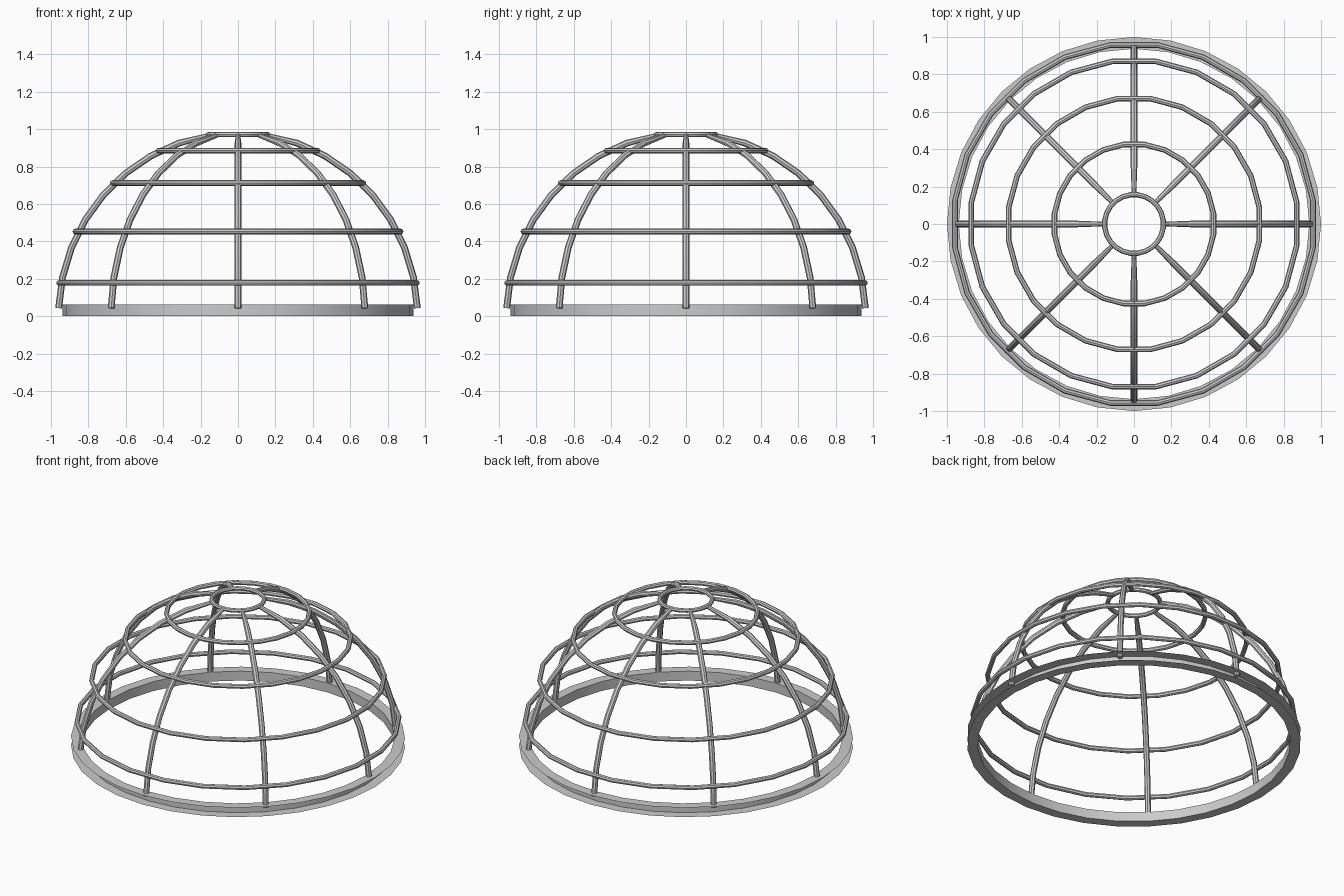
import bpy, bmesh
from math import sin, cos, pi, radians

if "Cube" in bpy.data.objects:
    bpy.data.objects.remove(bpy.data.objects["Cube"])


def mesh_object(name, bm, recalc=True):
    if recalc:
        bmesh.ops.recalc_face_normals(bm, faces=bm.faces)
    me = bpy.data.meshes.new(name)
    bm.to_mesh(me)
    bm.free()
    ob = bpy.data.objects.new(name, me)
    bpy.context.collection.objects.link(ob)
    bpy.ops.object.select_all(action='DESELECT')
    ob.select_set(True)
    bpy.context.view_layer.objects.active = ob
    bpy.ops.object.shade_smooth_by_angle(angle=radians(35))
    return ob


def lathe(name, profile, segs, offset=0.0, closed=True):
    """Sweep an (r, z) profile around z."""
    bm = bmesh.new()
    rings = []
    for i in range(segs):
        a = 2 * pi * i / segs + offset
        rings.append([bm.verts.new((r * cos(a), r * sin(a), z)) for r, z in profile])
    n = len(profile)
    for i in range(segs):
        p, q = rings[i], rings[(i + 1) % segs]
        for j in range(n if closed else n - 1):
            k = (j + 1) % n
            bm.faces.new((p[j], q[j], q[k], p[k]))
    return mesh_object(name, bm, recalc=closed)


def hoop(name, r, z, tube=0.015, segs=24):
    # r is measured to the middle of a side
    r /= cos(pi / segs)
    prof = [(r + tube * cos(t * pi / 4), z + tube * sin(t * pi / 4)) for t in range(8)]
    return lathe(name, prof, segs, pi / segs)


def rib(name, heading, tip):
    """Curved bar following the dome from the base to the top ring."""
    bm = bmesh.new()
    steps, rings = 8, []
    for i in range(steps + 1):
        e = radians(2.5 + (80.5 - 2.5) * i / steps)
        w = tip if i == steps else 0.018
        ring = []
        for k in range(8):
            t = 2 * pi * k / 8
            out = w * cos(t)
            r = 0.96 * cos(e) + out * cos(e)
            z = 0.98 * sin(e) + out * sin(e)
            s = w * sin(t)
            ring.append(bm.verts.new((r * cos(heading) - s * sin(heading),
                                      r * sin(heading) + s * cos(heading), z)))
        rings.append(ring)
    for p, q in zip(rings, rings[1:]):
        for k in range(8):
            m = (k + 1) % 8
            bm.faces.new((p[k], p[m], q[m], q[k]))
    bm.faces.new(rings[0])
    bm.faces.new(rings[-1])
    return mesh_object(name, bm)


# base channel, open on its outer side
lathe("base_ring", [(1.0, 0.0), (0.937, 0.0), (0.937, 0.062), (1.0, 0.062)],
      32, 0.0, closed=False)

# horizontal hoops
for n, (r, z) in enumerate([(0.957, 0.178), (0.87, 0.453), (0.67, 0.712), (0.425, 0.885)]):
    hoop(f"hoop_{n + 1}", r, z)

# small ring at the crown
hoop("top_ring", 0.156, 0.972, 0.014)

# eight upright ribs
for n in range(8):
    rib(f"rib_{n + 1}", n * pi / 4, 0.012)
